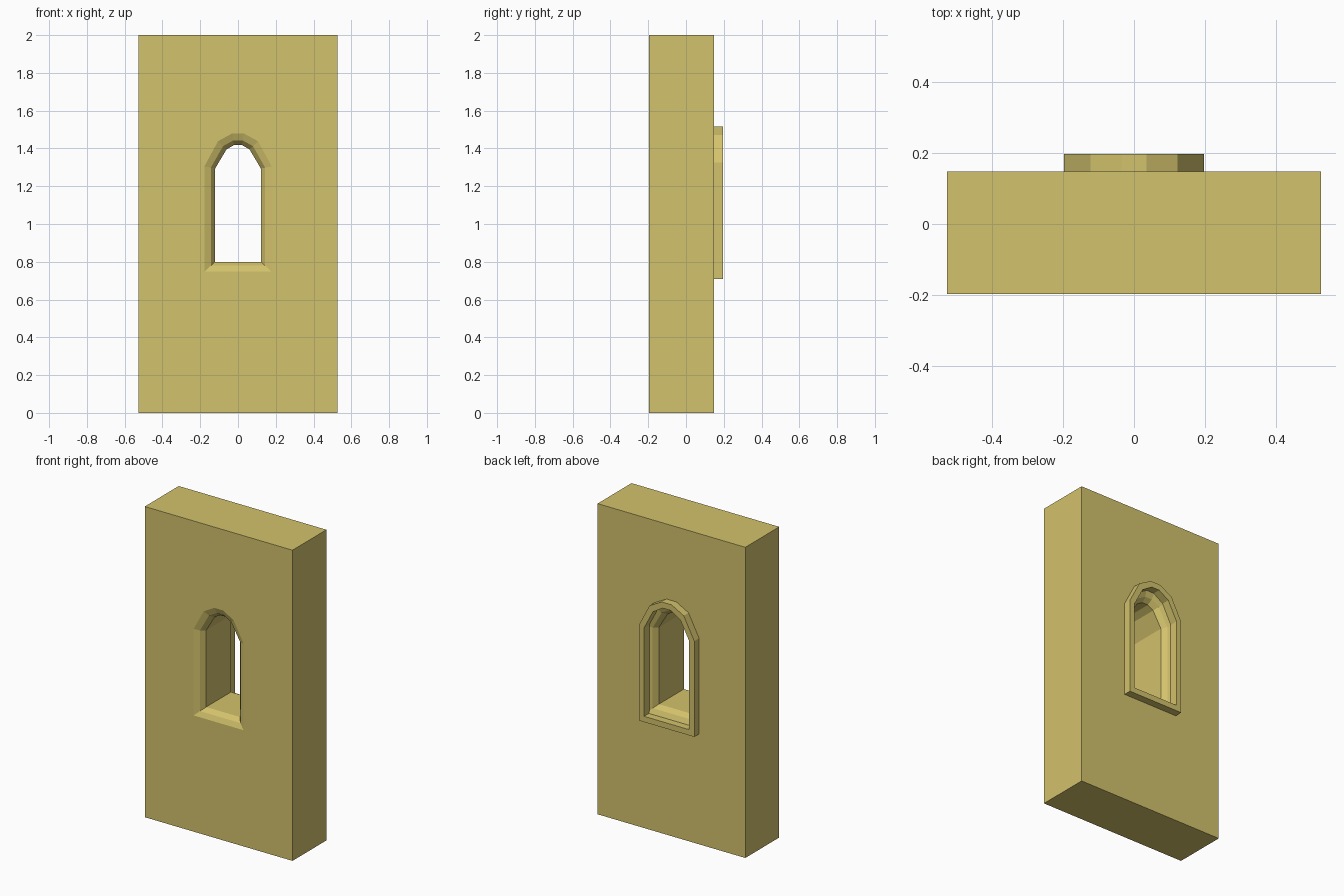
import bpy, bmesh

if "Cube" in bpy.data.objects:
    bpy.data.objects.remove(bpy.data.objects["Cube"])

sand = bpy.data.materials.new("sand_plaster")
sand.diffuse_color = (0.65, 0.54, 0.15, 1)
sand.use_nodes = True
sand.node_tree.nodes["Principled BSDF"].inputs["Base Color"].default_value = sand.diffuse_color


def arch(half, bottom, spring, shoulder, crown):
    """Closed arched outline in x/z, mirrored about x = 0."""
    right = [(half, bottom), (half, spring), shoulder, crown]
    return right + [(-x, z) for x, z in reversed(right)]


def blend(a, b, t):
    return [(p[0] + (q[0] - p[0]) * t, p[1] + (q[1] - p[1]) * t) for p, q in zip(a, b)]


def ring(bm, outline, y):
    return [bm.verts.new((x, y, z)) for x, z in outline]


def skin(bm, a, b):
    n = len(a)
    for i in range(n):
        j = (i + 1) % n
        bm.faces.new((a[i], a[j], b[j], b[i]))


def finish(bm, name):
    bmesh.ops.recalc_face_normals(bm, faces=bm.faces[:])
    mesh = bpy.data.meshes.new(name)
    bm.to_mesh(mesh)
    bm.free()
    mesh.materials.append(sand)
    bpy.context.collection.objects.link(bpy.data.objects.new(name, mesh))


FRONT, BACK, OUT = -0.197, 0.148, 0.197
mouth = arch(0.178, 0.748, 1.305, (0.106, 1.438), (0.03, 1.48))
throat = arch(0.121, 0.80, 1.294, (0.061, 1.395), (0.021, 1.418))
middle = blend(mouth, throat, 0.6)

# wall with a through opening, rounded off at both faces
bm = bmesh.new()
rings = [ring(bm, o, y) for o, y in (
    (mouth, FRONT), (middle, FRONT + 0.015), (throat, FRONT + 0.046),
    (throat, BACK - 0.046), (middle, BACK - 0.015), (mouth, BACK))]
for a, b in zip(rings, rings[1:]):
    skin(bm, a, b)
rect = [(0.526, 0), (0.526, 2), (-0.526, 2), (-0.526, 0)]
sides = [ring(bm, rect, FRONT), ring(bm, rect, BACK)]
skin(bm, *sides)
# front and back faces filled around the opening
for outer, inner in ((sides[0], rings[0]), (sides[1], rings[-1])):
    edges = [bm.edges.get((loop[i], loop[i - 1])) for loop in (outer, inner) for i in range(len(loop))]
    bmesh.ops.triangle_fill(bm, use_beauty=True, use_dissolve=False, edges=edges)
finish(bm, "wall")

# raised surround on the back
bm = bmesh.new()
outer = arch(0.197, 0.71, 1.326, (0.122, 1.47), (0.035, 1.517))
inner = arch(0.161, 0.747, 1.316, (0.098, 1.436), (0.028, 1.479))
loops = [ring(bm, outer, 0.135), ring(bm, outer, OUT), ring(bm, inner, OUT), ring(bm, inner, 0.135)]
for i in range(4):
    skin(bm, loops[i], loops[(i + 1) % 4])
finish(bm, "window_surround")
